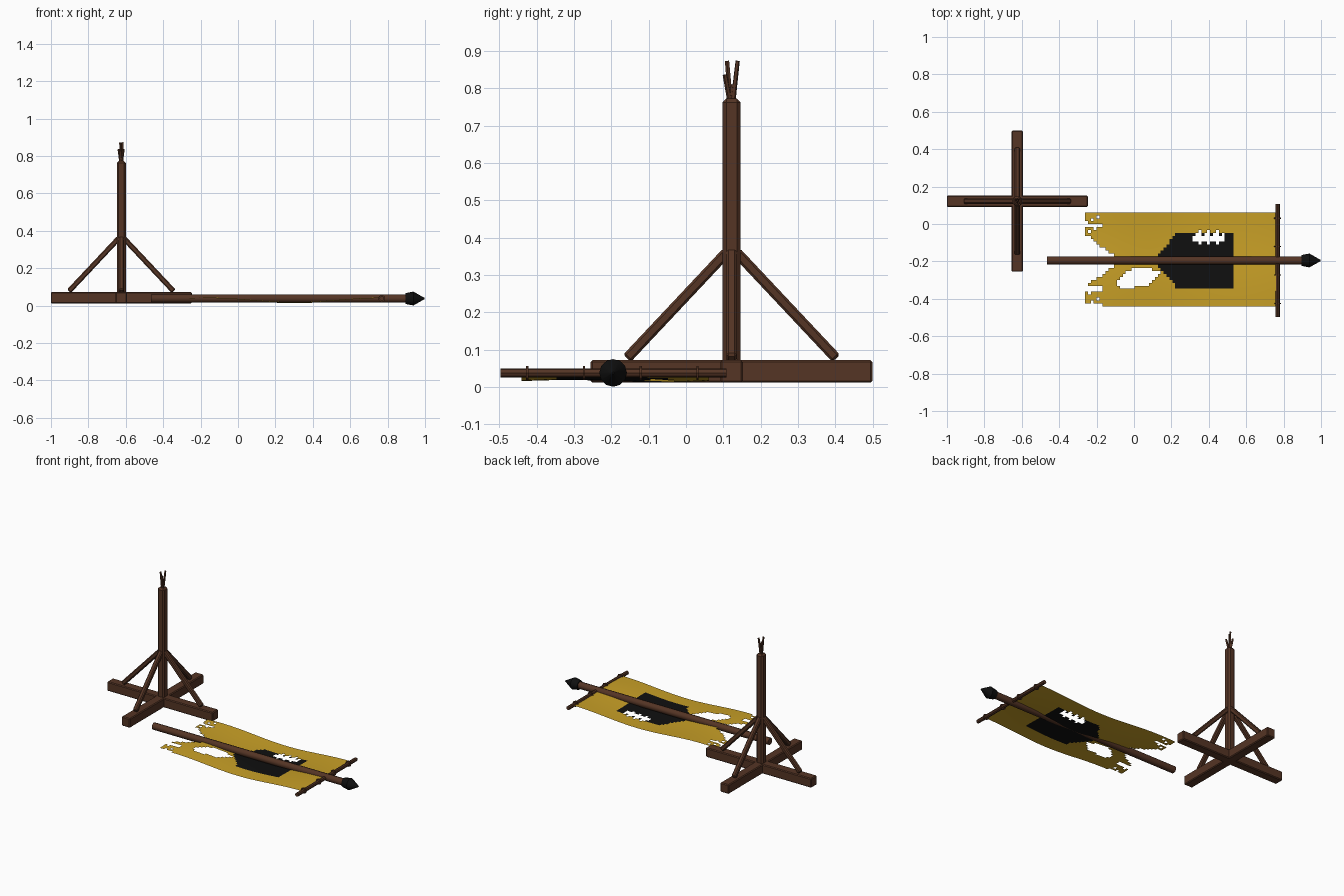
import bpy, bmesh, math, random
from mathutils import Vector

random.seed(4)
if "Cube" in bpy.data.objects:
    bpy.data.objects.remove(bpy.data.objects["Cube"])


def material(name, rgb):
    m = bpy.data.materials.new(name)
    m.use_nodes = True
    m.diffuse_color = (*rgb, 1)
    m.node_tree.nodes["Principled BSDF"].inputs["Base Color"].default_value = (*rgb, 1)
    return m


WOOD = material("dark_wood", (0.09, 0.035, 0.018))
GOLD = material("gold_cloth", (0.58, 0.35, 0.02))
BLACK = material("black", (0.005, 0.005, 0.005))


def finish(obj, name, mat, bevel=0):
    obj.name = name
    obj.data.materials.append(mat)
    if bevel:
        mod = obj.modifiers.new("bevel", 'BEVEL')
        mod.width = bevel
        mod.segments = 1
    return obj


def align(obj, a, b):
    """Lay an object's z axis along the line from a to b."""
    obj.location = (a + b) / 2
    obj.rotation_euler = (b - a).to_track_quat('Z', 'Y').to_euler()


def beam(name, a, b, width, height, bevel):
    a, b = Vector(a), Vector(b)
    bpy.ops.mesh.primitive_cube_add(size=1)
    obj = bpy.context.object
    for v in obj.data.vertices:
        v.co = (v.co.x * width, v.co.y * height, v.co.z * (b - a).length)
    align(obj, a, b)
    return finish(obj, name, WOOD, bevel)


def rod(name, a, b, r1, r2=None, sides=10, mat=WOOD):
    a, b = Vector(a), Vector(b)
    bpy.ops.mesh.primitive_cone_add(vertices=sides, radius1=r1,
                                    radius2=r1 if r2 is None else r2,
                                    depth=(b - a).length)
    align(bpy.context.object, a, b)
    obj = finish(bpy.context.object, name, mat)
    bpy.ops.object.shade_smooth_by_angle(angle=math.radians(40))
    return obj


# Stand: crossed feet, upright post and four braces
CX, CY = -0.624, 0.122
FOOT_Z, FOOT_LEN, FOOT_W = 0.042, 0.377, 0.06
for i, (dx, dy) in enumerate(((1, 0), (0, 1))):
    span = Vector((dx, dy, 0)) * FOOT_LEN
    mid = Vector((CX, CY, FOOT_Z))
    beam(f"foot_beam_{i + 1}", mid - span, mid + span, FOOT_W, FOOT_W, 0.005)

beam("post", (CX, CY, 0.03), (CX, CY, 0.772), 0.048, 0.048, 0.01)
for i, (dx, dy) in enumerate(((1, 0), (-1, 0), (0, 1), (0, -1))):
    beam(f"brace_{i + 1}", (CX + dx * 0.28, CY + dy * 0.28, 0.077),
         (CX + dx * 0.012, CY + dy * 0.012, 0.362), 0.028, 0.028, 0.006)

# Splintered end on top of the post
for i, (dx, dy, top) in enumerate(((-0.006, -0.012, 0.873), (0.008, 0.016, 0.873),
                                   (0.012, -0.018, 0.836), (-0.014, 0.012, 0.836),
                                   (0.002, 0.003, 0.81))):
    rod(f"splinter_{i + 1}", (CX + dx * 0.2, CY + dy * 0.2, 0.76),
        (CX + dx, CY + dy, top), 0.007, 0.006, 5)

# Fallen pole with its spear tip
PY, PZ = -0.195, 0.038
rod("fallen_pole", (-0.465, PY, PZ), (0.9, PY, PZ), 0.022)
rod("spear_socket", (0.895, PY, PZ), (0.938, PY, PZ), 0.029, 0.037, 12, BLACK)
rod("spear_point", (0.938, PY, PZ), (0.998, PY, PZ), 0.037, 0.003, 12, BLACK)

# Crossbar and the ties that hold the cloth
BAR_X = 0.768
rod("crossbar", (BAR_X, -0.497, PZ), (BAR_X, 0.108, PZ), 0.012, sides=8)
for i in range(4):
    y = -0.425 + i * 0.152
    rod(f"tie_{i + 1}", (BAR_X, y - 0.003, PZ), (BAR_X, y + 0.003, PZ), 0.019, sides=8)

# Torn banner cloth, made of small square cells
X0, X1, Y0, Y1 = -0.262, 0.765, -0.44, 0.062
NX, NY = 66, 32


def is_torn(x, y, i, j):
    d = abs(y - PY)
    # swallowtail end
    if x < -0.1 - (d - 0.02) * 1.33 + random.uniform(-0.012, 0.012):
        return True
    # slits and frayed corners
    if x < -0.165:
        if -0.02 < y < 0 or -0.354 < y < -0.335 or y < -0.425:
            return True
        if x < -0.175 and (2 * i + 3 * j) % 7 == 0 and (y > -0.06 or y < -0.354):
            return True
    # ragged hole near the tail
    u, v = (x - 0.025) / 0.115, (y + 0.288 - 0.2 * (x - 0.025)) / 0.052
    if u * u + v * v < 1 + random.uniform(-0.3, 0.25):
        return True
    # slashed hole at the emblem's edge
    if 0.31 < x < 0.485:
        reach = 0.038 if i % 3 == 0 else 0.02
        return abs(y + 0.068) < reach and not (i % 3 == 1 and y > -0.065)
    return False


def is_emblem(x, y):
    slope = max(0, abs(y - PY) - 0.035) * 0.9
    return -0.342 < y < -0.045 and 0.13 + slope < x < 0.53


def cloth_height(x, y):
    wave = 0.012 * math.cos((x - X1) * math.tau / 0.92)
    return 0.028 + wave + 0.003 * math.sin((y - Y0) * math.tau / 0.5)


bm = bmesh.new()
grid = []
for i in range(NX + 1):
    x = X0 + (X1 - X0) * i / NX
    column = []
    for j in range(NY + 1):
        y = Y0 + (Y1 - Y0) * j / NY
        column.append(bm.verts.new((x, y, cloth_height(x, y))))
    grid.append(column)
for i in range(NX):
    for j in range(NY):
        corners = (grid[i][j], grid[i + 1][j], grid[i + 1][j + 1], grid[i][j + 1])
        centre = (corners[0].co + corners[2].co) / 2
        if not is_torn(centre.x, centre.y, i, j):
            face = bm.faces.new(corners)
            face.smooth = True
            face.material_index = int(is_emblem(centre.x, centre.y))
bmesh.ops.delete(bm, geom=[v for v in bm.verts if not v.link_faces], context='VERTS')
mesh = bpy.data.meshes.new("banner_cloth")
bm.to_mesh(mesh)
bm.free()
cloth = bpy.data.objects.new("banner_cloth", mesh)
bpy.context.collection.objects.link(cloth)
mesh.materials.append(GOLD)
mesh.materials.append(BLACK)
